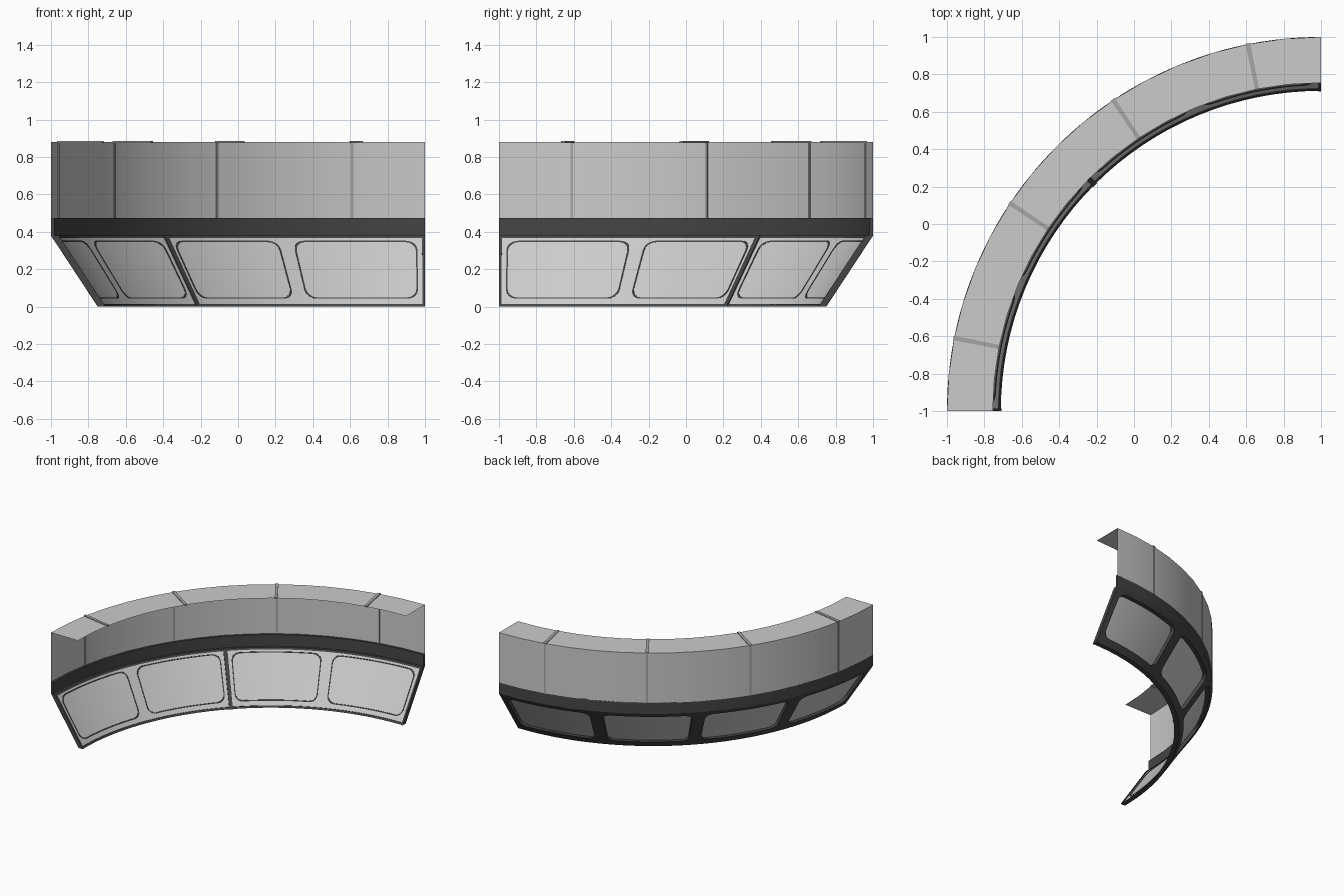
import bpy, bmesh, math

if "Cube" in bpy.data.objects:
    bpy.data.objects.remove(bpy.data.objects["Cube"])

QUARTER = 90.0


def material(name, v):
    m = bpy.data.materials.new(name)
    m.diffuse_color = (v, v, v, 1)
    m.use_nodes = True
    m.node_tree.nodes["Principled BSDF"].inputs["Base Color"].default_value = m.diffuse_color
    return m


LIGHT = material("light grey", 0.6)
MID = material("seam grey", 0.38)
DARK = material("dark trim", 0.06)


def polar(deg, r, z):
    # arc centre sits at the (1, -1) corner
    a = math.radians(deg)
    return (1 - r * math.sin(a), -1 + r * math.cos(a), z)


def slope(deg, t, n):
    # point on the leaning lower wall: t up the slope, n inward
    return polar(deg, 1.75 + 0.25 * t - n, 0.38 * t)


def finish(name, bm, mat, recalc=True):
    if recalc:
        bmesh.ops.recalc_face_normals(bm, faces=bm.faces)
    me = bpy.data.meshes.new(name)
    bm.to_mesh(me)
    bm.free()
    me.materials.append(mat)
    ob = bpy.data.objects.new(name, me)
    bpy.context.collection.objects.link(ob)
    bpy.ops.object.select_all(action='DESELECT')
    ob.select_set(True)
    bpy.context.view_layer.objects.active = ob
    bpy.ops.object.shade_smooth_by_angle(angle=math.radians(25))
    return ob


def sweep(name, profile, mat, a0=0.0, a1=QUARTER, segs=16, closed=True):
    # carry an (r, z) profile round the arc
    bm = bmesh.new()
    rings = [[bm.verts.new(polar(a0 + (a1 - a0) * i / segs, r, z)) for r, z in profile]
             for i in range(segs + 1)]
    n = len(profile)
    for p, q in zip(rings, rings[1:]):
        for j in range(n if closed else n - 1):
            k = (j + 1) % n
            bm.faces.new((p[j], q[j], q[k], p[k]))
    if closed:
        bm.faces.new(rings[0])
        bm.faces.new(rings[-1])
    return finish(name, bm, mat)


def box(r0, r1, z0, z1):
    return [(r0, z0), (r1, z0), (r1, z1), (r0, z1)]


def slope_box(t0, t1, n0, n1):
    return [(1.75 + 0.25 * t - n, 0.38 * t)
            for t, n in ((t0, n0), (t1, n0), (t1, n1), (t0, n1))]


# upper shell: outer wall and top plate
sweep("upper_shell", [(2.0, 0.47), (2.0, 0.88), (1.755, 0.88)], LIGHT, closed=False)
# dark band under the wall
sweep("dark_band", box(1.982, 2.0, 0.38, 0.475), DARK)

# seam strips over the wall and top plate
for i in range(4):
    a = 11.25 + 22.5 * i
    sweep(f"wall_seam_{i}", box(1.993, 2.004, 0.475, 0.884), MID, a - 0.2, a + 0.2, 1)
    sweep(f"top_seam_{i}", box(1.755, 2.003, 0.875, 0.886), MID, a - 0.35, a + 0.35, 1)

# leaning inner panel
sweep("inner_panel", slope_box(0.03, 0.97, 0.032, 0.034), LIGHT, 0.1, 89.9, 64)
# rails along top and bottom of the leaning wall
sweep("bottom_rail", slope_box(0.0, 0.035, 0.001, 0.038), DARK, segs=32)
sweep("top_rail", slope_box(0.965, 1.0, 0.001, 0.038), DARK, segs=32)
# end and middle ribs
for name, a0, a1 in (("end_rib_a", 0, 0.45), ("middle_rib", 44.55, 45.45),
                     ("end_rib_b", 89.55, 90)):
    sweep(name, slope_box(0.0, 1.0, 0.001, 0.042), DARK, a0, a1, 1)


def window_loops(a, grow):
    """Rounded window outline and the matching outline of its cell."""
    hu, hv, ru, rv = 9.8 + grow / 0.033, 0.39 + grow / 0.455, 1.8, 0.125
    cv = 0.52
    hole, cell = [], []
    for c, (su, sv) in enumerate(((1, 1), (-1, 1), (-1, -1), (1, -1))):
        for k in range(5):
            ang = math.radians(90 * c + 22.5 * k)
            u = su * (hu - ru) + ru * math.cos(ang)
            v = cv + sv * (hv - rv) + rv * math.sin(ang)
            hole.append((a + u, v))
            on_side = (k < 2) == (c % 2 == 0)
            edge_u, edge_v = a + su * 11.25, (1 if sv > 0 else 0)
            if k == 2:
                cell.append((edge_u, edge_v))
            else:
                cell.append((edge_u, v) if on_side else (a + u, edge_v))
        # points along the straight side that follows this corner
        steps = 8 if c % 2 == 0 else 2
        for k in range(1, steps):
            f = k / steps
            if c % 2 == 0:
                u = su * (hu - ru) * (1 - 2 * f)
                hole.append((a + u, cv + sv * hv))
                cell.append((a + u, 1 if sv > 0 else 0))
            else:
                v = cv + sv * (hv - rv) * (1 - 2 * f)
                hole.append((a + su * hu, v))
                cell.append((a + su * 11.25, v))
    return hole, cell


# outer window frame with rounded openings and thin gasket lines inside
bm = bmesh.new()
for i in range(4):
    a = 11.25 + 22.5 * i
    hole, cell = window_loops(a, 0)
    wide, _ = window_loops(a, 0.008)
    rings = [[bm.verts.new(slope(u, v, n)) for u, v in loop]
             for loop, n in ((cell, 0), (hole, 0), (hole, 0.037), (wide, 0.037), (wide, 0.03))]
    for p, q in zip(rings, rings[1:]):
        for j in range(len(p)):
            k = (j + 1) % len(p)
            bm.faces.new((p[j], p[k], q[k], q[j]))
bmesh.ops.remove_doubles(bm, verts=bm.verts, dist=0.0002)
finish("window_frame", bm, DARK)
